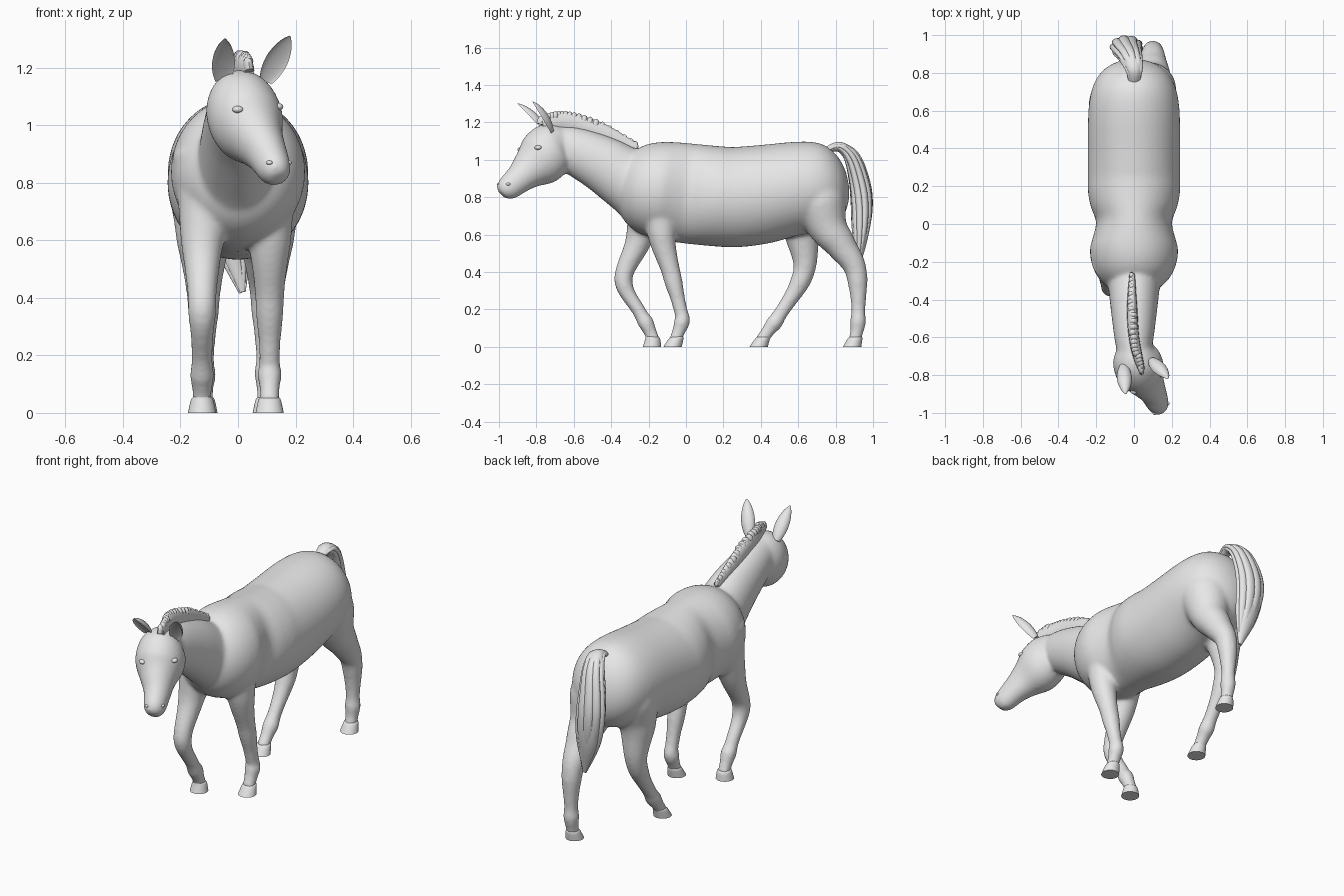
import bpy, bmesh, math, random
from mathutils import Vector

random.seed(4)
old = bpy.data.objects.get("Cube")
if old:
    bpy.data.objects.remove(old, do_unlink=True)

coat = bpy.data.materials.new("light grey")
coat.use_nodes = True
grey = (0.8, 0.8, 0.8, 1)
coat.diffuse_color = grey
coat.node_tree.nodes["Principled BSDF"].inputs["Base Color"].default_value = grey


def spline(stations, steps):
    """Catmull-Rom through tuples of equal length."""
    out = []
    last = len(stations) - 1
    for i in range(last):
        before, start = stations[max(i - 1, 0)], stations[i]
        end, after = stations[i + 1], stations[min(i + 2, last)]
        for k in range(steps):
            t = k / steps
            out.append([q + ((r - p) * t + (2 * p - 5 * q + 4 * r - s) * t * t
                             + (3 * q - p - 3 * r + s) * t ** 3) / 2
                        for p, q, r, s in zip(before, start, end, after)])
    return out + [list(stations[last])]


def widen(points, factor):
    """Turn (x, y, z, radius) into (x, y, z, half width, half depth)."""
    return [(x, y, z, radius * factor, radius) for x, y, z, radius in points]


def loft(bm, stations, sides=48, steps=5, level=False, cupped=False):
    """Skin elliptical rings along a path; cupped hollows the forward side."""
    points = spline(stations, steps)
    rings = []
    for i, (x, y, z, width, depth) in enumerate(points):
        ahead = points[min(i + 1, len(points) - 1)]
        behind = points[max(i - 1, 0)]
        along = Vector(ahead[:3]) - Vector(behind[:3])
        along = Vector((0, 0, -1)) if level else along.normalized()
        side = Vector((1, 0, 0))
        side = (side - along * side.dot(along)).normalized()
        face = side.cross(along)
        ring = []
        for k in range(sides):
            angle = math.tau * k / sides
            bulge = math.sin(angle)
            if cupped and bulge > 0:
                bulge *= -0.35
            offset = side * max(width, 0.002) * math.cos(angle) + face * max(depth, 0.002) * bulge
            ring.append(bm.verts.new(Vector((x, y, z)) + offset))
        rings.append(ring)
    for upper, lower in zip(rings, rings[1:]):
        for k in range(sides):
            j = (k + 1) % sides
            bm.faces.new((upper[k], upper[j], lower[j], lower[k]))
    bm.faces.new(rings[0])
    bm.faces.new(rings[-1])


def finish(bm, name, sharp=60):
    """Make a smooth shaded object in the coat colour."""
    bmesh.ops.recalc_face_normals(bm, faces=bm.faces)
    mesh = bpy.data.meshes.new(name)
    bm.to_mesh(mesh)
    bm.free()
    mesh.materials.append(coat)
    part = bpy.data.objects.new(name, mesh)
    bpy.context.collection.objects.link(part)
    bpy.ops.object.select_all(action='DESELECT')
    part.select_set(True)
    bpy.context.view_layer.objects.active = part
    bpy.ops.object.shade_smooth_by_angle(angle=math.radians(sharp))
    return part


# Torso: a blunt barrel, pinched behind the shoulders, tucked up at the flank
def barrel(t):
    y = 0.25 + 0.62 * t
    blunt = math.sqrt(max(1 - t ** 6, 0))
    pinch = 0.045 * math.exp(-(y / 0.09) ** 2)
    tuck = 0.015 * math.exp(-((y - 0.58) / 0.15) ** 2)
    return (0, y, 0.8 + 0.07 * abs(t) ** 1.3 + tuck,
            (0.245 - pinch) * blunt, (0.268 - tuck) * blunt)


skin = bmesh.new()
loft(skin, [barrel(-math.cos(math.pi * i / 24)) for i in range(25)], steps=3)

# Neck and turned head
neck = [(0, -0.1, 0.8, 0.235), (0, -0.2, 0.84, 0.21), (0, -0.32, 0.9, 0.17),
        (0, -0.45, 0.98, 0.15), (0, -0.6, 1.05, 0.127), (0, -0.72, 1.09, 0.1)]
loft(skin, widen(neck, 0.82))
head = [(0, -0.65, 1.11, 0.09), (0.01, -0.715, 1.07, 0.137), (0.035, -0.775, 1, 0.142),
        (0.07, -0.84, 0.945, 0.104), (0.1, -0.89, 0.9, 0.08), (0.13, -0.96, 0.84, 0.062),
        (0.14, -0.985, 0.815, 0.032)]
loft(skin, widen(head, 0.9))

# Legs as (y, z) paths; thickness follows height, with knobs at knee and fetlock
legs = {
    "front_left": (0.11, 0.15, [(-0.14, 0.88), (-0.13, 0.6), (-0.08, 0.4),
                                (-0.03, 0.2), (-0.02, 0.14), (-0.06, 0.03)]),
    "front_right": (-0.125, 0.15, [(-0.18, 0.88), (-0.25, 0.58), (-0.335, 0.36),
                                   (-0.25, 0.19), (-0.21, 0.12), (-0.17, 0.03)]),
    "hind_left": (0.1, 0.22, [(0.68, 0.9), (0.75, 0.66), (0.83, 0.54),
                              (0.91, 0.4), (0.92, 0.14), (0.9, 0.03)]),
    "hind_right": (-0.12, 0.22, [(0.66, 0.9), (0.62, 0.65), (0.63, 0.4),
                                 (0.5, 0.17), (0.45, 0.1), (0.4, 0.03)]),
}
for name, (x, bulk, path) in legs.items():
    leg = []
    for y, z in spline(path, 5):
        knob = 0.008 * math.exp(-((z - 0.13) / 0.03) ** 2)
        knob += 0.004 * math.exp(-((z - 0.34) / 0.05) ** 2)
        inward = 1 - max(z - 0.6, 0)
        leg.append((x * inward, y, z, min(0.034 + bulk * z ** 2.5, 0.14) + knob))
    loft(skin, widen(leg, 1), steps=2)

    # Hoof: flared, level on the ground, leaning with the pastern
    toe = path[-1][0]
    lean = (path[-2][0] - toe) * 0.4
    hoof = bmesh.new()
    loft(hoof, widen([(x, toe + lean, 0.055, 0.03), (x, toe + lean / 2, 0.045, 0.039),
                      (x, toe - 0.012, 0, 0.049)], 1), level=True)
    finish(hoof, name + "_hoof", 40)

# Fuse torso, neck, head and legs into one skin
body = finish(skin, "body")
fuse = body.modifiers.new("fuse", 'REMESH')
fuse.mode = 'VOXEL'
fuse.voxel_size = 0.01
fuse.use_smooth_shade = True
soften = body.modifiers.new("soften", 'SMOOTH')
soften.factor = 0.5
soften.iterations = 12

# Ears: cupped leaves on a narrow root
ears = {"left_ear": ((0.095, -0.725, 1.15), (0.18, -0.82, 1.31)),
        "right_ear": ((-0.055, -0.755, 1.15), (-0.045, -0.9, 1.3))}
for name, (root, tip) in ears.items():
    ear = bmesh.new()
    leaf = []
    for i in range(9):
        t = i / 8
        leaf.append((*Vector(root).lerp(Vector(tip), t),
                     0.036 * math.sin(math.pi * (0.15 + 0.84 * t)) ** 0.7))
    loft(ear, widen(leaf, 1.1), sides=24, cupped=True, steps=3)
    finish(ear, name, 70)

# Eyes and nostrils: small bulges set on the skin, found by casting onto it
bpy.context.view_layer.update()
surface = body.evaluated_get(bpy.context.evaluated_depsgraph_get())
ahead, across = Vector((0, 1, 0)), Vector((-1, 0, 0))
bulges = {"left_eye": ((1, -0.79, 1.065), across, 0.02),
          "right_eye": ((0, -2, 1.055), ahead, 0.02),
          "left_nostril": ((1, -0.95, 0.87), across, 0.012),
          "right_nostril": ((0.11, -2, 0.87), ahead, 0.012)}
for name, (start, way, size) in bulges.items():
    spot = surface.ray_cast(Vector(start), way)[1] + way * size / 3
    bulge = bmesh.new()
    bmesh.ops.create_uvsphere(bulge, u_segments=16, v_segments=10, radius=size)
    for v in bulge.verts:
        v.co = Vector((v.co.x, v.co.y, v.co.z * 0.65)) + spot
    finish(bulge, name)

# Mane: crest ridge with upright tufts
crest = widen([(-0.01, -0.27, 1.06, 0.03), (-0.01, -0.45, 1.14, 0.055), (0, -0.6, 1.19, 0.055),
               (0.02, -0.7, 1.2, 0.05), (0.04, -0.77, 1.19, 0.035)], 0.5)
mane = bmesh.new()
loft(mane, crest, sides=14)
for x, y, z, width, depth in spline(crest, 5):
    sway = random.uniform(-0.006, 0.006)
    loft(mane, [(x, y - 0.01, z, width * 0.8, 0.02),
                (x + sway, y, z + depth * 0.8, width * 0.8, 0.02),
                (x + sway, y + 0.01, z + depth * 1.1, 0.008, 0.006)], sides=8, steps=3)
finish(mane, "mane")

# Tail: core with strands laid round it
core = widen([(0, 0.75, 1.05, 0.02), (0, 0.82, 1.07, 0.032), (-0.02, 0.885, 1.01, 0.045),
              (-0.04, 0.925, 0.88, 0.056), (-0.04, 0.94, 0.75, 0.06),
              (-0.02, 0.935, 0.6, 0.048), (0.015, 0.92, 0.42, 0.008)], 1.45)
tail = bmesh.new()
loft(tail, [(x, y, z, width * 0.85, depth * 0.85) for x, y, z, width, depth in core])
strands = 9
for k in range(strands):
    drop = random.uniform(-0.01, 0.05)
    lock = []
    for i, (x, y, z, width, depth) in enumerate(core):
        angle = math.tau * k / strands + i / 10
        lock.append((x + width * 0.65 * math.cos(angle), y + depth * 0.65 * math.sin(angle),
                     z + drop * i / len(core), width * 0.35, depth * 0.35))
    loft(tail, lock, sides=12)
finish(tail, "tail")
